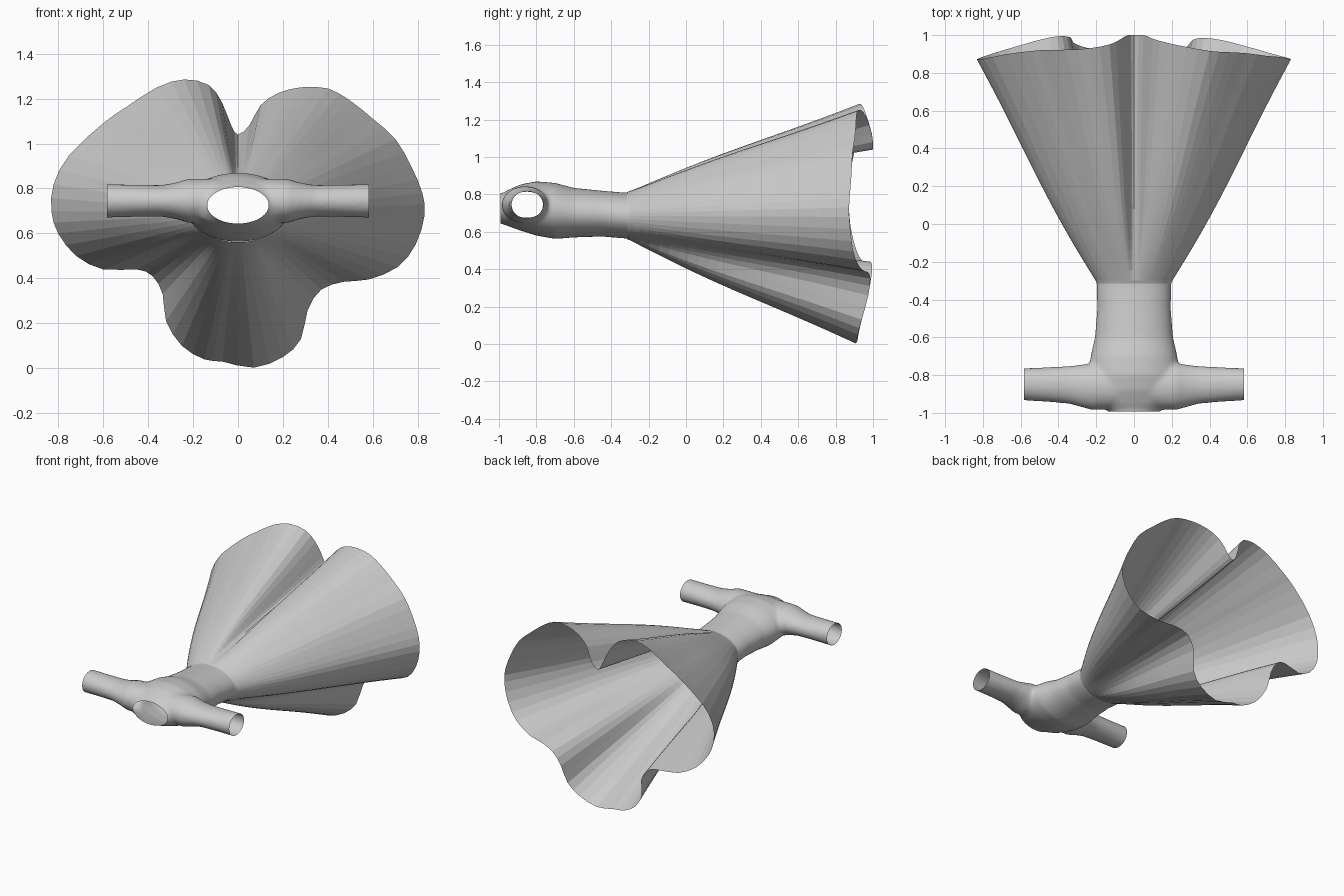
import bpy, bmesh, math
from mathutils import Vector

if "Cube" in bpy.data.objects:
    bpy.data.objects.remove(bpy.data.objects["Cube"])


def loft(bm, rings, caps=False):
    """Skin closed rings of equal length with quads."""
    rows = [[bm.verts.new(p) for p in r] for r in rings]
    for a, b in zip(rows, rows[1:]):
        n = len(a)
        for i in range(n):
            bm.faces.new((a[i], a[(i + 1) % n], b[(i + 1) % n], b[i]))
    if caps:
        bm.faces.new(rows[0][::-1])
        bm.faces.new(rows[-1])


def make_object(name, bm):
    bmesh.ops.recalc_face_normals(bm, faces=bm.faces[:])
    me = bpy.data.meshes.new(name)
    bm.to_mesh(me)
    bm.free()
    ob = bpy.data.objects.new(name, me)
    bpy.context.collection.objects.link(ob)
    return ob


def unit_circle(n=40):
    return [(math.cos(2 * math.pi * i / n), math.sin(2 * math.pi * i / n)) for i in range(n)]


# Bodice and sleeves: closed lofts fused by a voxel remesh, then cut open
bm = bmesh.new()
body = [(-.25, .2, .56, .81), (-.33, .198, .565, .81), (-.45, .195, .575, .82),
        (-.6, .207, .57, .835), (-.7, .23, .562, .862), (-.8, .24, .58, .87),
        (-.88, .235, .605, .855), (-.95, .205, .63, .825), (-.982, .15, .643, .807),
        (-1.0, .128, .645, .805), (-1.06, .125, .645, .805)]
loft(bm, [[(w * c, y, (lo + hi) / 2 + (hi - lo) / 2 * s) for c, s in unit_circle()]
          for y, w, lo, hi in body], True)
sleeve = [(.08, -.86, .12, .1), (.22, -.86, .125, .098), (.28, -.857, .112, .08),
          (.34, -.852, .1, .07), (.45, -.85, .092, .071), (.64, -.848, .082, .076)]
for side in (-1, 1):
    loft(bm, [[(side * x, cy + ry * c, .745 + rz * s) for c, s in unit_circle()]
              for x, cy, ry, rz in sleeve], True)
raw = make_object("bodice_raw", bm)
rm = raw.modifiers.new("fuse", 'REMESH')
rm.mode = 'VOXEL'
rm.voxel_size = .011
sm = raw.modifiers.new("soften", 'SMOOTH')
sm.factor = .5
sm.iterations = 8
dg = bpy.context.evaluated_depsgraph_get()
me = bpy.data.meshes.new_from_object(raw.evaluated_get(dg))
bpy.data.objects.remove(raw)
bm = bmesh.new()
bm.from_mesh(me)
for co, no in (((.583, 0, 0), (1, 0, 0)), ((-.583, 0, 0), (-1, 0, 0)),
               ((0, -.3, 0), (0, 1, 0)), ((0, -.993, 0), (0, -1, 0))):
    bmesh.ops.bisect_plane(bm, geom=bm.verts[:] + bm.edges[:] + bm.faces[:],
                           plane_co=co, plane_no=no, clear_outer=True)
bodice = make_object("bodice_with_sleeves", bm)
for p in bodice.data.polygons:
    p.use_smooth = True

# Skirt: wavy hem outline (x, z), clockwise from the top notch
hem = [(0, 1.04), (.05, 1.08), (.1, 1.17), (.18, 1.225), (.28, 1.25), (.4, 1.245), (.5, 1.19),
       (.6, 1.11), (.7, 1.02), (.77, .9), (.82, .78), (.83, .68), (.79, .55), (.71, .45),
       (.58, .395), (.47, .385), (.37, .35), (.31, .26), (.28, .13), (.2, .05), (.07, .003),
       (-.07, .03), (-.15, .04), (-.25, .1), (-.32, .21), (-.335, .33), (-.38, .41), (-.45, .44),
       (-.6, .44), (-.72, .5), (-.8, .6), (-.83, .7), (-.82, .82), (-.75, .95), (-.6, 1.09),
       (-.5, 1.16), (-.36, 1.25), (-.24, 1.285), (-.13, 1.26), (-.07, 1.18), (-.03, 1.08)]
pts = []
for i in range(len(hem)):
    p0, p1, p2, p3 = (Vector(hem[(i + k) % len(hem)]) for k in (-1, 0, 1, 2))
    pts += [p1, (9 * (p1 + p2) - p0 - p3) / 16]

WX, WZ, WC, WY, LENGTH, ROWS = .203, .132, .687, -.3, 1.33, 24
waist, rim = [], []
for p in pts:
    dx, dz = p.x, p.y - WC
    k = 1 / math.hypot(dx / WX, dz / WZ)
    w = Vector((k * dx, WY, WC + k * dz))
    d = math.hypot(p.x - w.x, p.y - w.z)
    waist.append(w)
    rim.append(Vector((p.x, min(1, WY + math.sqrt(LENGTH ** 2 - d * d)), max(0, p.y))))
rings = [[(w.x * .97, WY - .015, WC + (w.z - WC) * .95) for w in waist]]
for r in range(ROWS + 1):
    t = r / ROWS
    row = []
    for w, h in zip(waist, rim):
        q = w.lerp(h, t)
        bulge = 1 + .12 * t * (1 - t) ** 3 * 4
        row.append((q.x * bulge, q.y, WC + (q.z - WC) * bulge))
    rings.append(row)
bm = bmesh.new()
loft(bm, rings)
make_object("skirt", bm)
